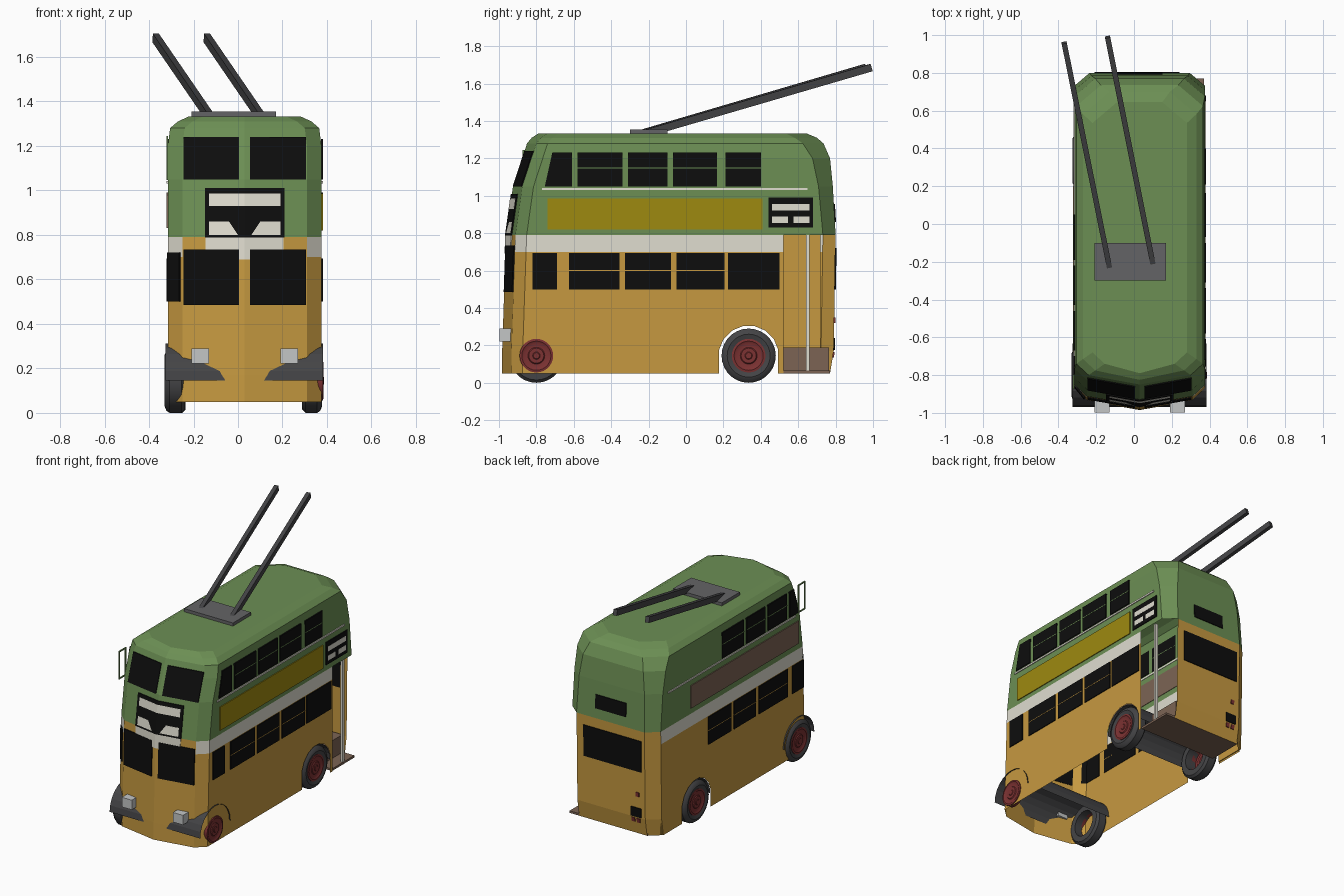
import bpy, bmesh
from math import pi, sin, cos, radians
from mathutils import Vector

cube = bpy.data.objects.get("Cube")
if cube:
    bpy.data.objects.remove(cube)

CX, HW = 0.03, 0.345          # body centre line and half width


def material(name, rgb):
    lin = [((c / 255 + 0.055) / 1.055) ** 2.4 if c > 10 else c / 255 / 12.92 for c in rgb]
    m = bpy.data.materials.new(name)
    m.use_nodes = True
    m.diffuse_color = (*lin, 1)
    m.node_tree.nodes["Principled BSDF"].inputs["Base Color"].default_value = (*lin, 1)
    return m


GREEN = material("green paint", (108, 143, 84))
ORANGE = material("orange paint", (198, 153, 64))
CREAM = material("cream paint", (224, 221, 208))
GOLD = material("gold advert", (158, 138, 16))
BLACK = material("black glass", (13, 13, 13))
RUBBER = material("dark grey rubber", (68, 68, 70))
GREY = material("mid grey", (100, 100, 102))
LAMP = material("light grey lamp", (196, 198, 198))
RED = material("dark red", (124, 50, 50))
BROWN = material("brown", (124, 100, 84))


def finish(name, bm, *mats, smooth=False):
    bmesh.ops.recalc_face_normals(bm, faces=bm.faces)
    me = bpy.data.meshes.new(name)
    bm.to_mesh(me)
    bm.free()
    for m in mats:
        me.materials.append(m)
    if smooth:
        me.shade_smooth()
        me.set_sharp_from_angle(angle=radians(35))
    ob = bpy.data.objects.new(name, me)
    bpy.context.collection.objects.link(ob)
    return ob


def prism(name, mat, front, back):
    bm = bmesh.new()
    a = [bm.verts.new(p) for p in front]
    b = [bm.verts.new(p) for p in back]
    bm.faces.new(a)
    bm.faces.new(b[::-1])
    for i in range(len(a)):
        j = (i + 1) % len(a)
        bm.faces.new((a[i], b[i], b[j], a[j]))
    return finish(name, bm, mat)


def box(name, mat, x0, x1, y0, y1, z0, z1):
    ring = [(x0, y0), (x1, y0), (x1, y1), (x0, y1)]
    return prism(name, mat, [(x, y, z1) for x, y in ring], [(x, y, z0) for x, y in ring])


# Body shell: levels of (height, half width, front y, rear y, rear corner)
LEVELS = [(0.05, HW, -0.985, 0.77, 0.08), (0.17, HW, -0.983, 0.79, 0.08),
          (0.79, HW, -0.962, 0.80, 0.08), (1.05, HW, -0.925, 0.785, 0.09),
          (1.20, HW, -0.876, 0.77, 0.11), (1.28, 0.335, -0.85, 0.735, 0.13),
          (1.31, 0.30, -0.825, 0.70, 0.14), (1.333, 0.25, -0.79, 0.645, 0.13)]


def plan(z, hw, yf, yr, c):
    half = [(hw - 0.065, yf + 0.05), (hw, yf + 0.11), (hw, yr - 0.85 * c), (hw - c, yr)]
    ring = [(0, yf)] + half + [(-x, y) for x, y in reversed(half)]
    return [(CX + x, y, z) for x, y in ring]


def level_at(z, k):
    for a, b in zip(LEVELS, LEVELS[1:]):
        if z <= b[0]:
            return a[k] + (b[k] - a[k]) * (z - a[0]) / (b[0] - a[0])


bm = bmesh.new()
rings = [[bm.verts.new(p) for p in plan(*lv)] for lv in LEVELS]
for lo, hi in zip(rings, rings[1:]):
    for i in range(len(lo)):
        j = (i + 1) % len(lo)
        bm.faces.new((lo[i], lo[j], hi[j], hi[i]))
bm.faces.new(rings[-1])


def slice_body(co, no):
    bmesh.ops.bisect_plane(bm, geom=bm.verts[:] + bm.edges[:] + bm.faces[:],
                           plane_co=co, plane_no=no, dist=1e-5)


# Rear wheel arches and open platform are sliced out of the shell
WY, WZ, ARCH = 0.335, 0.145, 0.158
slice_body((0, 0, 0.70), (0, 0, 1))
slice_body((0, 0.52, 0), (0, 1, 0))
arch_planes = []
for k in range(9):
    a = pi * k / 8
    n = Vector((0, cos(a), sin(a)))
    arch_planes.append((Vector((0, WY, WZ)) + n * ARCH, n))
for co, no in arch_planes:
    slice_body(co, no)
bm.normal_update()
doomed = []
for f in bm.faces:
    c = f.calc_center_median()
    side = abs(f.normal.x) > 0.5
    in_arch = side and all((c - co).dot(no) < 0 for co, no in arch_planes)
    in_door = side and c.x > 0.25 and c.y > 0.52 and c.z < 0.79
    if in_arch or in_door:
        doomed.append(f)
    elif c.z < 0.79:
        f.material_index = 2 if side and c.z > 0.70 and c.y < 0.74 else 1
bmesh.ops.delete(bm, geom=doomed, context="FACES")
finish("body_shell", bm, GREEN, ORANGE, CREAM)


# Surface maps: place a flat (u, z) outline on one side of the body
def left(u, z, d): return (CX + HW + d, u, z)
def right(u, z, d): return (CX - HW - d, u, z)
def rear(u, z, d): return (u, level_at(z, 3) + d, z)
def front(u, z, d): return (u, level_at(z, 2) + 0.05 * abs(u - CX) / (HW - 0.065) - d, z)


def plate(name, mat, side, pts, d=0.006):
    prism(name, mat, [side(u, z, d) for u, z in pts], [side(u, z, -0.003) for u, z in pts])


def rect(name, mat, side, u0, u1, z0, z1, d=0.006):
    plate(name, mat, side, [(u0, z0), (u1, z0), (u1, z1), (u0, z1)], d)


# Side windows, with a thin rail across the opening ones
uppers = {left: [(-0.58, -0.34), (-0.31, -0.10), (-0.07, 0.165), (0.21, 0.40)],
          right: [(-0.67, -0.46), (-0.43, -0.22), (-0.19, 0.05)]}
lowers = {left: [(-0.82, -0.69), (-0.625, -0.355), (-0.325, -0.08), (-0.05, 0.205), (0.225, 0.50)],
          right: [(-0.86, -0.73), (-0.68, -0.36), (-0.325, -0.08), (-0.05, 0.205)]}
for side in (left, right):
    for a, b in uppers[side]:
        rect("upper_window", BLACK, side, a, b, 1.05, 1.23)
        rect("upper_window_rail", GREEN, side, a, b, 1.146, 1.151, 0.007)
    for a, b in lowers[side]:
        rect("lower_window", BLACK, side, a, b, 0.50, 0.695)
    for a, b in lowers[side][1:4]:
        rect("lower_window_rail", ORANGE, side, a, b, 0.598, 0.602, 0.007)
    rect("waist_line", CREAM, side, -0.77, 0.65, 1.03, 1.042)
plate("upper_quarter_window", BLACK, left, [(-0.755, 1.05), (-0.61, 1.05), (-0.61, 1.23), (-0.715, 1.23)])
plate("upper_quarter_window", BLACK, right, [(-0.80, 1.05), (-0.70, 1.05), (-0.70, 1.23), (-0.75, 1.23)])

# Adverts and side destination board
rect("left_advert", GOLD, left, -0.74, 0.41, 0.82, 0.985)
rect("right_advert", BROWN, right, -0.80, 0.40, 0.83, 0.99)
rect("side_board", BLACK, left, 0.44, 0.68, 0.83, 0.99)
for a, b, z in ((0.46, 0.66, 0.92), (0.46, 0.545, 0.855), (0.575, 0.66, 0.855)):
    rect("side_board_slip", CREAM, left, a, b, z, z + 0.035, 0.0068)

# Front: each half is built from the centre line outwards
for s in (-1, 1):
    def strip(name, mat, a, b, z0, z1, d=0.006):
        rect(name, mat, front, CX + s * a, CX + s * b, z0, z1, d)
    strip("front_upper_window", BLACK, 0.025, 0.275, 1.05, 1.24)
    strip("front_lower_window", BLACK, 0.025, 0.275, 0.485, 0.735, 0.007)
    strip("front_white_panel", CREAM, 0, 0.175, 0.73, 0.788, 0.005)
    strip("front_white_post", CREAM, 0, 0.025, 0.69, 0.73, 0.005)
    strip("front_board", BLACK, 0, 0.178, 0.788, 1.01)
    strip("front_board_top_slip", CREAM, 0, 0.16, 0.93, 0.985, 0.0068)
    plate("front_board_low_slip", CREAM, front,
          [(CX + s * u, z) for u, z in ((0.03, 0.80), (0.16, 0.80), (0.16, 0.86), (0.07, 0.86))], 0.0068)
    x = CX + s * 0.2
    box("headlight", LAMP, x - 0.039, x + 0.039, -0.998, -0.93, 0.222, 0.29)
# Cab quarter window on the right front corner
prism("cab_corner_window", BLACK, [(-0.32, -0.862, 0.50), (-0.265, -0.93, 0.50), (-0.265, -0.923, 0.72), (-0.32, -0.855, 0.72)],
      [(-0.313, -0.858, 0.50), (-0.258, -0.922, 0.50), (-0.258, -0.915, 0.72), (-0.313, -0.851, 0.72)])

# Quarter light frame by the upper front window
for y in (-0.87, -0.80):
    box("frame_post", GREEN, -0.322, -0.314, y - 0.004, y + 0.004, 1.05, 1.24)
for z in (1.05, 1.24):
    box("frame_rail", GREEN, -0.322, -0.314, -0.874, -0.796, z - 0.004, z + 0.004)

# Rear windows, number plate and lamps
rect("rear_lower_window", BLACK, rear, -0.21, 0.24, 0.50, 0.72)
rect("rear_upper_window", BLACK, rear, -0.09, 0.15, 0.86, 0.955)
rect("number_plate", BLACK, rear, -0.205, -0.125, 0.175, 0.24)
for u, z in ((-0.195, 0.135), (-0.155, 0.135), (-0.19, 0.32)):
    rect("rear_lamp", RED, rear, u, u + 0.025, z, z + 0.03)

# Platform: step, floor with square corner, grab pole and inner wall
box("platform_step", BROWN, -0.24, 0.28, 0.52, 0.765, 0.055, 0.19)
box("platform_floor", BROWN, -0.24, 0.37, 0.52, 0.77, 0.05, 0.065)
box("platform_inner_wall", ORANGE, -0.312, -0.305, 0.50, 0.72, 0.06, 0.789)
box("grab_pole", CREAM, 0.35, 0.368, 0.642, 0.66, 0.06, 0.79)


# Wheels: profiles of (radius, inset from the outer face) turned about x
def lathe(name, mat, profile, x, s, y, closed):
    bm = bmesh.new()
    n = 28
    loops = [[bm.verts.new((x - s * d, y + r * cos(2 * pi * k / n), WZ + r * sin(2 * pi * k / n)))
              for k in range(n)] for r, d in profile]
    pairs = list(zip(loops, loops[1:])) + ([(loops[-1], loops[0])] if closed else [])
    for a, b in pairs:
        for k in range(n):
            m = (k + 1) % n
            bm.faces.new((a[k], a[m], b[m], b[k]))
    if not closed:
        bm.faces.new(loops[-1])
    finish(name, bm, mat, smooth=True)


TYRE = [(0.09, 0.008), (0.115, 0), (0.135, 0.008), (0.145, 0.022), (0.145, 0.075), (0.13, 0.09), (0.09, 0.09)]
HUB = [(0.09, 0.04), (0.09, 0.004), (0.078, 0.002), (0.068, 0.008), (0.045, 0.008), (0.04, 0.003), (0.02, 0.003), (0.016, 0)]
for part, x, s, y in (("rear_left", 0.378, 1, WY), ("rear_right", -0.326, -1, WY),
                      ("front_right", -0.33, -1, -0.80), ("front_left", 0.386, 1, -0.80)):
    lathe(part + "_hub", RED, HUB, x, s, y, False)
    if part != "front_left":
        lathe(part + "_tyre", RUBBER, TYRE, x, s, y, True)

# Full-width wheel arch liners
for name, y, x0, x1, r in (("rear_arch_liner", WY, -0.313, 0.373, ARCH), ("front_arch_liner", -0.80, -0.325, 0.383, 0.168)):
    bm = bmesh.new()
    rows = [[bm.verts.new((x, y + r * cos(pi * k / 12), WZ + r * sin(pi * k / 12))) for x in (x0, x1)]
            for k in range(13)]
    for a, b in zip(rows, rows[1:]):
        bm.faces.new((a[0], a[1], b[1], b[0]))
    finish(name, bm, RUBBER)

# Roof plate and the two trolley poles
box("roof_plate", GREY, -0.21, 0.17, -0.30, -0.10, 1.325, 1.355)
for a, b in (((-0.13, -0.23, 1.335), (-0.37, 0.96, 1.685)), ((0.10, -0.21, 1.335), (-0.14, 0.99, 1.685))):
    a, b = Vector(a), Vector(b)
    side = (b - a).cross(Vector((0, 0, 1))).normalized() * 0.014
    up = side.cross(b - a).normalized() * 0.02
    corners = (side + up, side - up, -side - up, -side + up)
    prism("trolley_pole", RUBBER, [a + c for c in corners], [b + c for c in corners])
